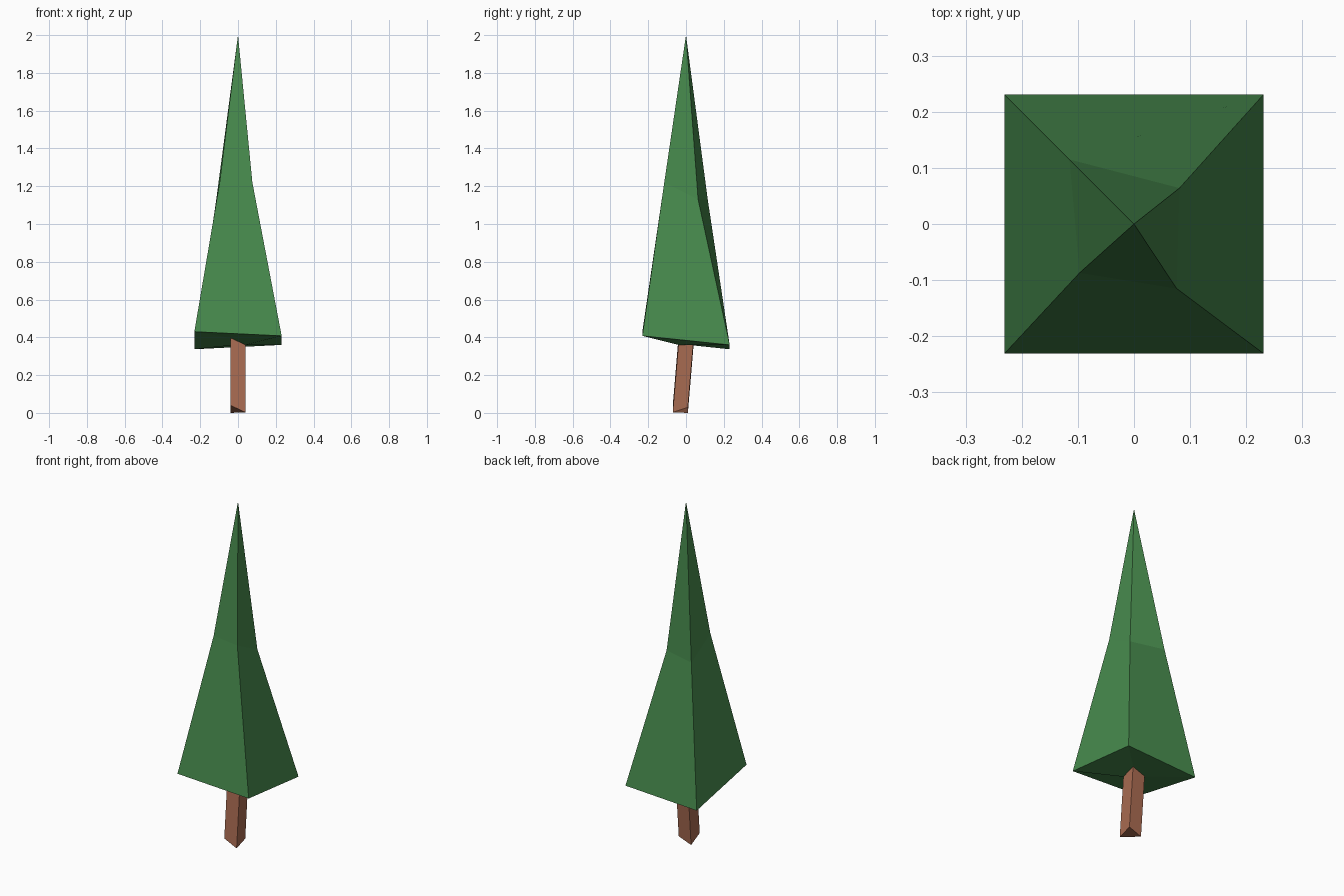
import bpy, bmesh

if "Cube" in bpy.data.objects:
    bpy.data.objects.remove(bpy.data.objects["Cube"])


def material(name, rgb):
    m = bpy.data.materials.new(name)
    m.diffuse_color = (*rgb, 1)
    m.use_nodes = True
    m.node_tree.nodes["Principled BSDF"].inputs["Base Color"].default_value = m.diffuse_color
    return m


def ring(bm, half, heights, y=0.0):
    """Square ring with an individual height at each corner."""
    signs = [(-1, -1), (1, -1), (1, 1), (-1, 1)]
    return [bm.verts.new((sx * half, sy * half + y, z)) for (sx, sy), z in zip(signs, heights)]


def bridge(bm, a, b):
    for i in range(4):
        j = (i + 1) % 4
        bm.faces.new((a[i], a[j], b[j], b[i]))


def finish(bm, name, mat):
    me = bpy.data.meshes.new(name)
    bm.to_mesh(me)
    bm.free()
    me.materials.append(mat)
    bpy.context.collection.objects.link(bpy.data.objects.new(name, me))


green = material("leaf green", (0.062, 0.25, 0.073))
brown = material("bark brown", (0.39, 0.145, 0.082))

FOOT = (0.04, 0.003, 0.03, 0.0)
NECK = [z + 0.357 for z in FOOT]

# Trunk: leaning square prism with an uneven cut foot
bm = bmesh.new()
foot = ring(bm, 0.04, FOOT, -0.03)
bridge(bm, foot, ring(bm, 0.04, NECK))
bm.faces.new(foot[::-1])
finish(bm, "trunk", brown)

# Foliage: underside flares from the trunk, then narrows to the tip
bm = bmesh.new()
neck = ring(bm, 0.04, NECK)
skirt = ring(bm, 0.231, (0.43, 0.408, 0.36, 0.337))
waist = [bm.verts.new(c) for c in ((-0.097, -0.087, 1.22), (0.076, -0.115, 1.22),
                                   (0.081, 0.064, 1.13), (-0.115, 0.115, 1.13))]
tip = bm.verts.new((0, 0, 2))
bridge(bm, neck, skirt)
bridge(bm, skirt, waist)
for i in range(4):
    bm.faces.new((waist[i], waist[(i + 1) % 4], tip))
finish(bm, "foliage", green)
